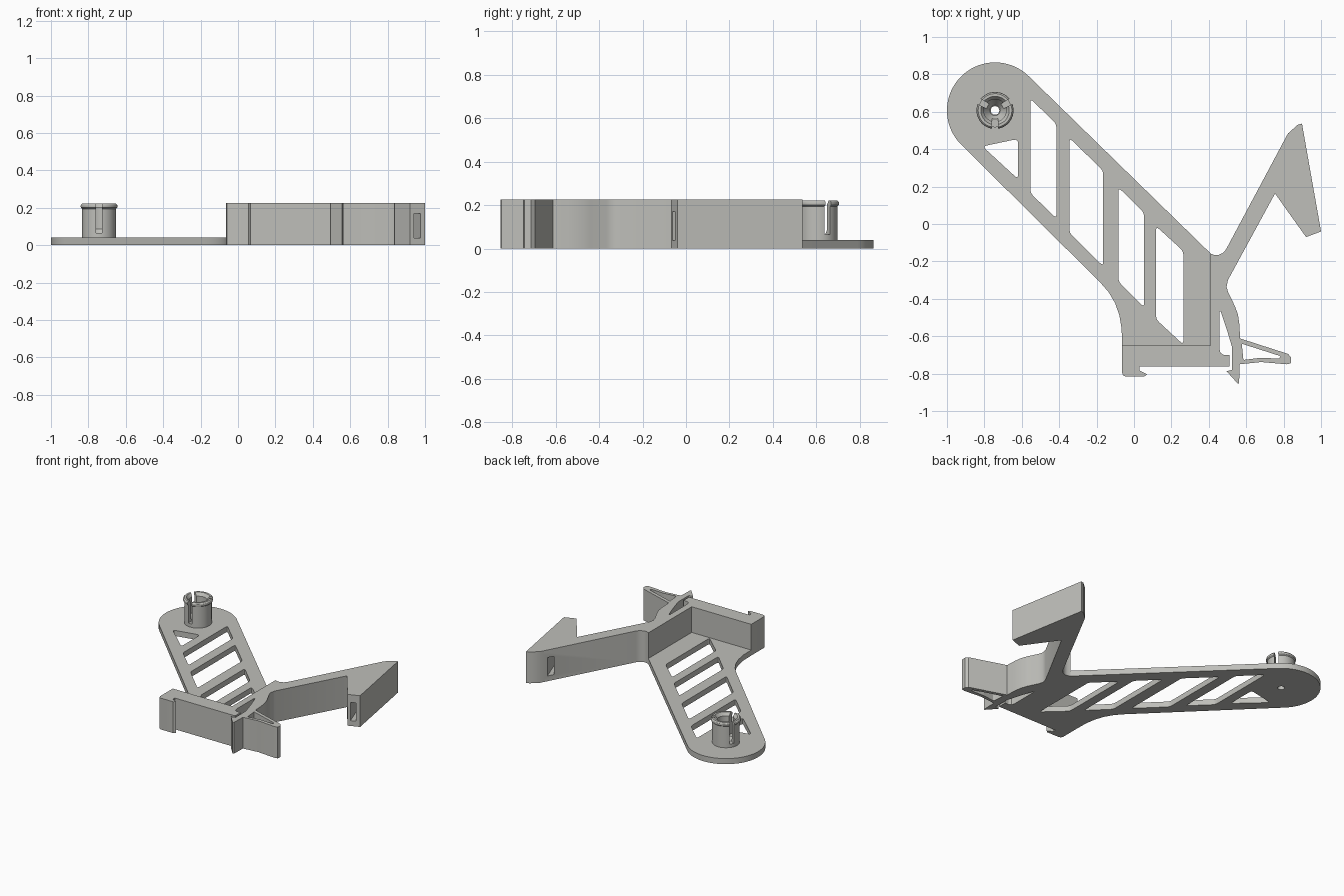
import bpy, bmesh, math
from mathutils import Vector, Matrix

if "Cube" in bpy.data.objects:
    bpy.data.objects.remove(bpy.data.objects["Cube"])

grey = bpy.data.materials.new("warm grey plastic")
grey.diffuse_color = (0.52, 0.52, 0.49, 1)
grey.use_nodes = True
grey.node_tree.nodes["Principled BSDF"].inputs["Base Color"].default_value = grey.diffuse_color


def rounded(points, radius, steps=4):
    """Round every corner of a closed outline."""
    pts = [Vector(p) for p in points]
    out = []
    for i, p in enumerate(pts):
        a, b = pts[i - 1] - p, pts[(i + 1) % len(pts)] - p
        a = p + a.normalized() * min(radius, a.length * 0.45)
        b = p + b.normalized() * min(radius, b.length * 0.45)
        for s in range(steps + 1):
            t = s / steps
            out.append(a * (1 - t) ** 2 + p * 2 * t * (1 - t) + b * t * t)
    return out


def arc(cx, cy, r, a0, a1, n):
    angles = [math.radians(a0 + (a1 - a0) * i / n) for i in range(n + 1)]
    return [(cx + r * math.cos(a), cy + r * math.sin(a)) for a in angles]


def finish(name, bm):
    bmesh.ops.recalc_face_normals(bm, faces=bm.faces)
    mesh = bpy.data.meshes.new(name)
    bm.to_mesh(mesh)
    bm.free()
    mesh.materials.append(grey)
    obj = bpy.data.objects.new(name, mesh)
    bpy.context.collection.objects.link(obj)
    return obj


def extrude_outline(name, loops, height):
    """Solid from an outer loop followed by hole loops."""
    curve = bpy.data.curves.new(name, 'CURVE')
    curve.dimensions, curve.fill_mode = '2D', 'BOTH'
    curve.extrude = height / 2
    for loop in loops:
        spline = curve.splines.new('POLY')
        spline.points.add(len(loop) - 1)
        spline.use_cyclic_u = True
        for pt, co in zip(spline.points, loop):
            pt.co = (co[0], co[1], 0, 1)
    temp = bpy.data.objects.new(name + "_curve", curve)
    bpy.context.collection.objects.link(temp)
    dg = bpy.context.evaluated_depsgraph_get()
    mesh = bpy.data.meshes.new_from_object(temp.evaluated_get(dg))
    bpy.data.objects.remove(temp)
    bm = bmesh.new()
    bm.from_mesh(mesh)
    bmesh.ops.remove_doubles(bm, verts=bm.verts, dist=1e-5)
    bmesh.ops.translate(bm, verts=bm.verts, vec=(0, 0, height / 2))
    return finish(name, bm)


def cutter_box(name, size, matrix):
    bm = bmesh.new()
    bmesh.ops.create_cube(bm, size=1, matrix=matrix @ Matrix.Diagonal((*size, 1)))
    return finish(name, bm)


def cut(target, cutter):
    mod = target.modifiers.new("cut", 'BOOLEAN')
    mod.operation, mod.solver, mod.object = 'DIFFERENCE', 'EXACT', cutter
    bpy.context.view_layer.objects.active = target
    bpy.ops.object.modifier_apply(modifier=mod.name)
    bpy.data.objects.remove(cutter)


def smooth(obj):
    bpy.ops.object.select_all(action='DESELECT')
    obj.select_set(True)
    bpy.context.view_layer.objects.active = obj
    bpy.ops.object.shade_smooth_by_angle(angle=math.radians(30))


PX, PY = -0.743, 0.607   # post centre
WALL_X, WALL_Y = 0.41, -0.65

# Flat base plate with slanted slots
outline = arc(PX, PY, 0.257, 45, 224, 36) + [
    (-0.18, -0.313), (-0.135, -0.365), (-0.1, -0.425), (-0.078, -0.49),
    (-0.066, -0.56), (-0.064, WALL_Y), (WALL_X, WALL_Y), (WALL_X, -0.158)]
holes = [arc(PX, PY, 0.023, 0, 345, 23),
         rounded([(-0.81, 0.415), (-0.62, 0.455), (-0.62, 0.24)], 0.025)]
for x0, x1, top0, top1, low1, low0 in (
        (-0.554, -0.415, 0.67, 0.535, 0.03, 0.165),
        (-0.345, -0.165, 0.46, 0.285, -0.225, -0.048),
        (-0.083, 0.054, 0.195, 0.06, -0.445, -0.308),
        (0.118, 0.264, -0.012, -0.145, -0.65 + 0.005, -0.51)):
    holes.append(rounded([(x0, top0), (x1, top1), (x1, low1), (x0, low0)], 0.022))
smooth(extrude_outline("base_plate", [outline] + holes, 0.04))

# Tall front wall, spring clip, finger tab and hooked arm
body = [
    (WALL_X, WALL_Y), (-0.064, WALL_Y),
    (-0.064, -0.795), (-0.058, -0.81), (-0.043, -0.816),
    (0.055, -0.816), (0.07, -0.803), (0.03, -0.783), (0.03, -0.762),     # left catch
    (0.51, -0.762), (0.51, -0.70), (0.48, -0.70), (0.463, -0.69), (0.457, -0.67),
    (0.457, -0.47), (0.463, -0.465), (0.495, -0.56), (0.525, -0.66),     # clip gap
    (0.525, -0.78), (0.495, -0.787), (0.556, -0.855), (0.562, -0.85), (0.565, -0.75),
    (0.68, -0.738), (0.815, -0.75), (0.838, -0.745), (0.84, -0.715),     # finger tab
    (0.825, -0.695), (0.567, -0.612),
    (0.564, -0.54), (0.556, -0.485), (0.54, -0.44), (0.503, -0.365),     # spring bend
    (0.495, -0.335), (0.502, -0.3),
    (0.754, 0.163), (0.92, -0.07), (1.0, -0.04), (0.898, 0.537),         # hook
    (0.875, 0.53), (0.823, 0.484),
    (0.492, -0.136), (0.475, -0.155), (0.45, -0.166), (0.43, -0.166), (WALL_X, -0.158)]
tab_hole = rounded([(0.576, -0.64), (0.785, -0.707), (0.775, -0.72),
                    (0.68, -0.715), (0.585, -0.727)], 0.008)
wall = extrude_outline("clip_wall_and_arm", [body, tab_hole], 0.225)

# Rectangular tunnel through the hook
tunnel = Matrix.Translation((0.872, 0.178, 0.104)) @ Matrix.Rotation(math.radians(20), 4, 'Z')
cut(wall, cutter_box("tunnel_cutter", (0.037, 0.72, 0.132), tunnel))
smooth(wall)

# Hollow snap post with a rim
profile = [(0.09, 0.04), (0.09, 0.194), (0.097, 0.2), (0.099, 0.207), (0.097, 0.215),
           (0.09, 0.222), (0.076, 0.222), (0.06, 0.2), (0.06, 0.085), (0.028, 0.04)]
bm = bmesh.new()
N = 48
rings = [[bm.verts.new((PX + r * math.cos(2 * math.pi * i / N),
                        PY + r * math.sin(2 * math.pi * i / N), z))
          for i in range(N)] for r, z in profile]
for k, ring in enumerate(rings):
    nxt = rings[(k + 1) % len(rings)]
    for i in range(N):
        j = (i + 1) % N
        bm.faces.new((ring[i], ring[j], nxt[j], nxt[i]))
post = finish("snap_post", bm)
# Three slits split the post into springy fingers
for angle in (30, 150, 270):
    m = (Matrix.Translation((PX, PY, 0.165)) @ Matrix.Rotation(math.radians(angle), 4, 'Z')
         @ Matrix.Translation((0.085, 0, 0)))
    cut(post, cutter_box("slit_cutter", (0.11, 0.03, 0.2), m))
smooth(post)
